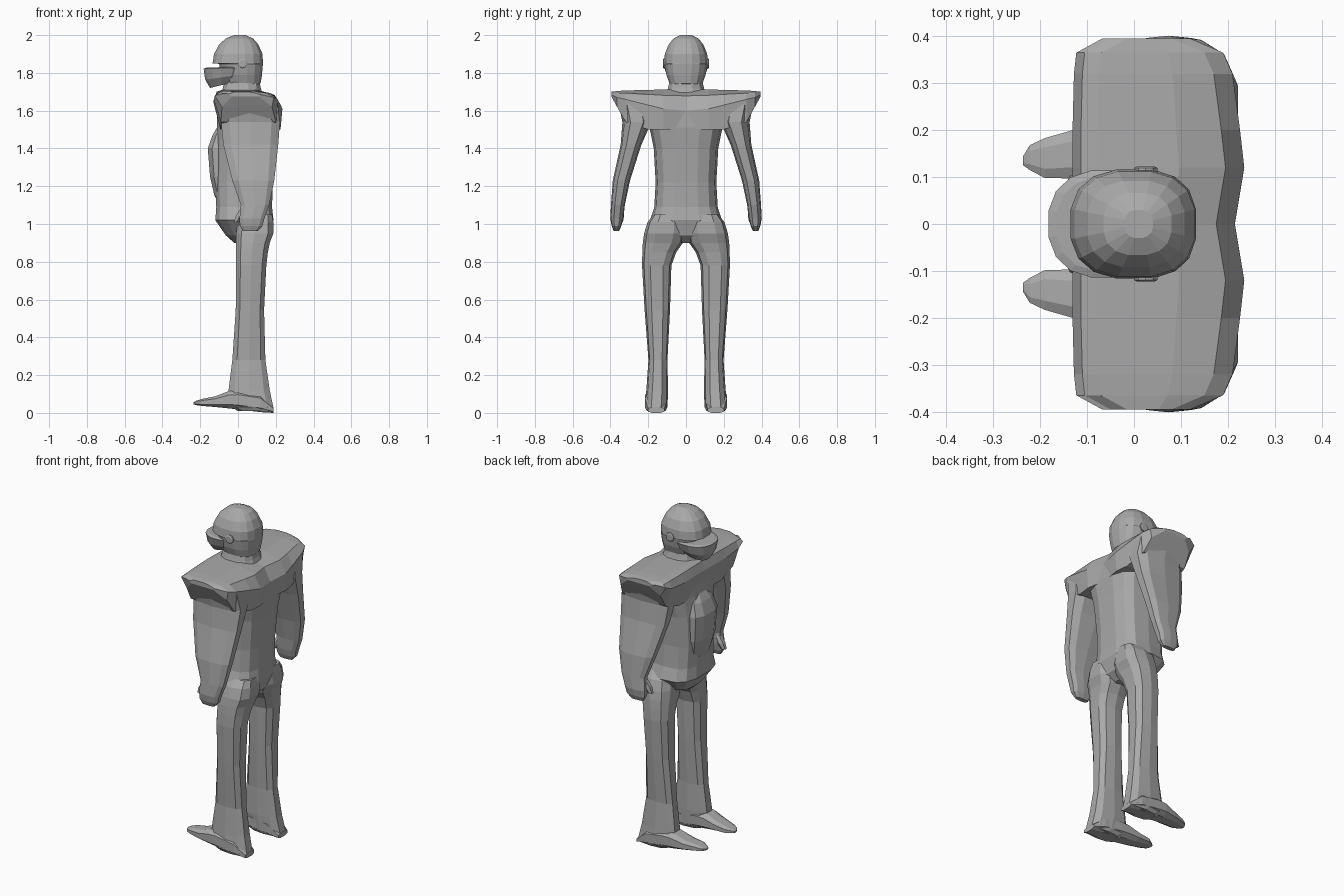
import bpy, bmesh, math

suit = bpy.data.materials.new("plain_grey")
suit.diffuse_color = (0.4, 0.4, 0.4, 1)


def bridge(name, rings, mirror=False):
    """Skin a list of equal-length point rings, with capped ends."""
    bm = bmesh.new()
    loops = [[bm.verts.new(p) for p in ring] for ring in rings]
    n = len(loops[0])
    for a, b in zip(loops, loops[1:]):
        for i in range(n):
            j = (i + 1) % n
            bm.faces.new((a[i], a[j], b[j], b[i]))
    bm.faces.new(loops[0])
    bm.faces.new(loops[-1])
    bmesh.ops.recalc_face_normals(bm, faces=bm.faces)
    me = bpy.data.meshes.new(name)
    bm.to_mesh(me)
    bm.free()
    me.materials.append(suit)
    ob = bpy.data.objects.new(name, me)
    bpy.context.collection.objects.link(ob)
    if mirror:
        m = ob.modifiers.new("mirror", 'MIRROR')
        m.use_axis = (False, True, False)
        m.use_mirror_merge = False
    return ob


def oval(u0, u1, v0, v1, n, p):
    """Rounded-box outline between the given limits."""
    top = math.cos(math.pi / n) ** p
    pts = []
    for i in range(n):
        a = (i + 0.5) * 2 * math.pi / n
        c, s = math.cos(a), math.sin(a)
        c = math.copysign(abs(c) ** p, c) / top
        s = math.copysign(abs(s) ** p, s) / top
        pts.append(((u0 + u1) / 2 + c * (u1 - u0) / 2,
                    (v0 + v1) / 2 + s * (v1 - v0) / 2))
    return pts


def stack(name, rows, n=12, p=0.7, mirror=False):
    """Rows: z, x_min, x_max, y_min, y_max, optional rise of z along x."""
    rings = []
    for z, x0, x1, y0, y1, *t in rows:
        k = t[0] if t else 0
        rings.append([(x, y, z + k * (x - x0)) for x, y in oval(x0, x1, y0, y1, n, p)])
    return bridge(name, rings, mirror)


def centred(rows):
    return [(r[0], r[1], r[2], -r[3], r[3], *r[4:]) for r in rows]


# torso and pelvis
stack("torso", centred([
    (0.90, -0.02, 0.12, 0.03), (0.94, -0.065, 0.165, 0.12), (1.02, -0.12, 0.188, 0.187),
    (1.09, -0.115, 0.18, 0.165), (1.22, -0.12, 0.185, 0.158), (1.40, -0.12, 0.20, 0.168),
    (1.51, -0.11, 0.215, 0.19), (1.60, -0.11, 0.215, 0.20)]), 14, 0.65)

# padded chest plate
stack("chest_plate", centred([
    (1.11, -0.10, 0.0, 0.05), (1.15, -0.125, 0.0, 0.09), (1.25, -0.148, 0.0, 0.11),
    (1.40, -0.16, 0.0, 0.115), (1.47, -0.135, 0.0, 0.10), (1.53, -0.10, 0.0, 0.06)]), 10, 0.7)

# wide shoulder yoke, lofted across the body
half = [  # y, front x, back x, lower z, top z, back edge z
    (0.0, -0.11, 0.215, 1.50, 1.712, 1.60), (0.12, -0.113, 0.235, 1.50, 1.712, 1.61),
    (0.20, -0.113, 0.226, 1.50, 1.71, 1.63), (0.32, -0.11, 0.21, 1.54, 1.707, 1.66),
    (0.365, -0.105, 0.19, 1.62, 1.704, 1.67), (0.395, -0.05, 0.12, 1.675, 1.70, 1.685)]
rows = [(-r[0], *r[1:]) for r in reversed(half[1:])] + half
bridge("shoulder_yoke", [[
    (f + 0.02, y, lo), (f - 0.018, y, (lo + 2.4 * t) / 3.4), (f, y, t - 0.012), (f + 0.035, y, t),
    (f + 0.6 * (b - f), y, t), (b - 0.04, y, t - 0.3 * (t - e)),
    (b, y, e), (b - 0.01, y, lo)] for y, f, b, lo, t, e in rows])

# arms ending in mitten hands
stack("arm", [
    (1.64, -0.10, 0.21, 0.20, 0.355), (1.54, -0.09, 0.222, 0.185, 0.334),
    (1.42, -0.078, 0.213, 0.238, 0.344), (1.23, -0.03, 0.192, 0.298, 0.386),
    (1.10, 0.015, 0.165, 0.325, 0.396), (1.03, 0.008, 0.14, 0.333, 0.40),
    (0.99, 0.01, 0.13, 0.343, 0.393), (0.963, 0.025, 0.105, 0.355, 0.382)], 10, 0.7, True)
stack("thumb", [
    (1.09, 0.02, 0.06, 0.335, 0.37), (1.045, -0.01, 0.035, 0.33, 0.365),
    (1.01, -0.022, 0.005, 0.335, 0.36)], 6, 0.8, True)

# legs
stack("leg", [
    (1.05, 0.02, 0.18, 0.04, 0.17), (1.01, 0.0, 0.187, 0.01, 0.20),
    (0.95, -0.01, 0.187, 0.008, 0.218), (0.90, -0.01, 0.168, 0.02, 0.225),
    (0.85, -0.01, 0.158, 0.055, 0.228), (0.78, -0.01, 0.15, 0.08, 0.23),
    (0.545, -0.012, 0.138, 0.087, 0.217), (0.28, -0.03, 0.145, 0.10, 0.197),
    (0.12, -0.05, 0.168, 0.097, 0.208), (0.03, -0.035, 0.187, 0.10, 0.216),
    (0.01, 0.0, 0.187, 0.11, 0.205)], 10, 0.7, True)

# feet, lofted from heel to toe
feet = [(0.188, 0.0, 0.03, 0.115, 0.20), (0.12, 0.004, 0.10, 0.10, 0.217),
        (0.0, 0.018, 0.12, 0.097, 0.217), (-0.05, 0.024, 0.115, 0.097, 0.215),
        (-0.12, 0.031, 0.088, 0.097, 0.203), (-0.19, 0.037, 0.074, 0.098, 0.183),
        (-0.222, 0.041, 0.064, 0.115, 0.168), (-0.236, 0.046, 0.056, 0.125, 0.145)]
bridge("foot", [[(x, y, z) for y, z in oval(y0, y1, z0, z1, 8, 0.7)]
                for x, z0, z1, y0, y1 in feet], True)

# neck collar
stack("neck", centred([
    (1.69, -0.09, 0.13, 0.105), (1.72, -0.08, 0.12, 0.095), (1.78, -0.07, 0.11, 0.08)]), 12, 0.8)

# helmet shell, with the brow overhanging the recessed face
stack("helmet", centred([
    (1.725, -0.05, 0.10, 0.075), (1.745, -0.07, 0.12, 0.088), (1.79, -0.09, 0.127, 0.104),
    (1.848, -0.10, 0.132, 0.114), (1.85, -0.135, 0.132, 0.116), (1.90, -0.127, 0.13, 0.112),
    (1.95, -0.10, 0.108, 0.092), (1.982, -0.065, 0.08, 0.066), (2.0, -0.02, 0.04, 0.03)]), 16, 0.8)

# protruding chin guard
stack("chin_guard", centred([
    (1.72, -0.148, 0.02, 0.065, 0.25), (1.765, -0.174, 0.05, 0.098, 0.13),
    (1.822, -0.182, 0.06, 0.114, 0.03), (1.828, -0.165, 0.05, 0.10, 0.03)]), 16, 0.85)

# round visor hinges
bridge("visor_hinge", [[(x, y, z) for x, z in oval(0.025 - r, 0.025 + r, 1.85 - r, 1.85 + r, 10, 1)]
                       for y, r in ((0.09, 0.025), (0.119, 0.025), (0.123, 0.018))], True)
